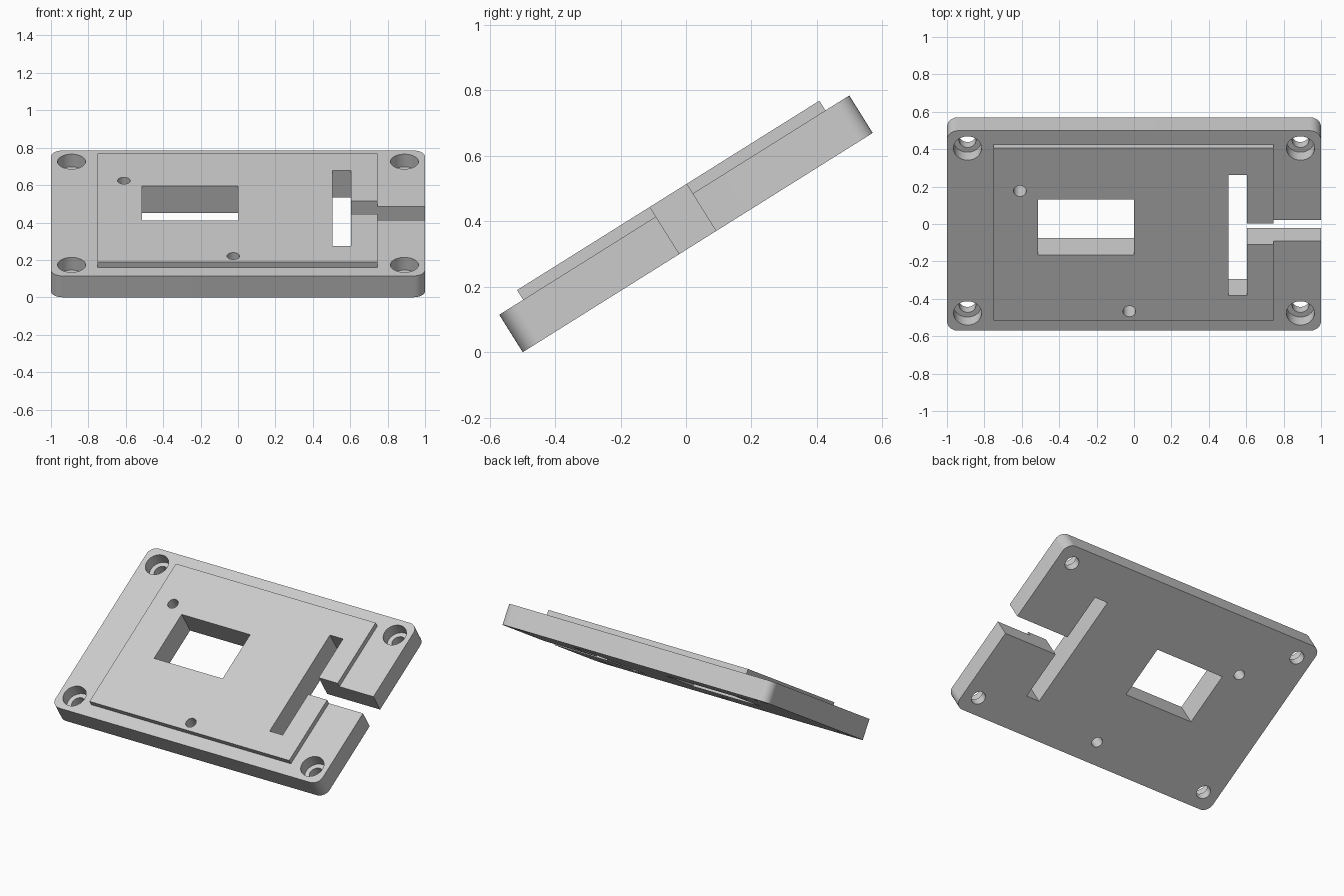
import bpy
import bmesh
from math import radians
from mathutils import Matrix

if "Cube" in bpy.data.objects:
    bpy.data.objects.remove(bpy.data.objects["Cube"], do_unlink=True)

TILT = radians(32.06)
CENTRE_Z = 0.3925
BOTTOM, TOP, RAISED = -0.0675, 0.0675, 0.1025   # plate levels

grey = bpy.data.materials.new("plain grey")
grey.use_nodes = True
grey.diffuse_color = (0.6, 0.6, 0.6, 1)
grey.node_tree.nodes["Principled BSDF"].inputs["Base Color"].default_value = (0.6, 0.6, 0.6, 1)


def finish(name, bm):
    mesh = bpy.data.meshes.new(name)
    bm.to_mesh(mesh)
    bm.free()
    mesh.materials.append(grey)
    obj = bpy.data.objects.new(name, mesh)
    bpy.context.collection.objects.link(obj)
    return obj


def block(name, x, y, z, corner=0):
    """Box from (min, max) ranges, with optional rounded upright edges."""
    bm = bmesh.new()
    size = [r[1] - r[0] for r in (x, y, z)]
    mid = [(r[0] + r[1]) / 2 for r in (x, y, z)]
    bmesh.ops.create_cube(bm, size=1, matrix=Matrix.Translation(mid) @ Matrix.Diagonal((*size, 1)))
    if corner:
        upright = [e for e in bm.edges
                   if abs(e.verts[0].co.z - e.verts[1].co.z) > size[2] / 2]
        bmesh.ops.bevel(bm, geom=upright, offset=corner, segments=10,
                        profile=0.5, affect='EDGES')
    return finish(name, bm)


def drill(name, x, y, radius, low, high):
    bm = bmesh.new()
    bmesh.ops.create_cone(bm, cap_ends=True, segments=48, radius1=radius, radius2=radius,
                          depth=high - low, matrix=Matrix.Translation((x, y, (low + high) / 2)))
    return finish(name, bm)


def combine(target, tool, operation):
    mod = target.modifiers.new(tool.name, 'BOOLEAN')
    mod.operation = operation
    mod.solver = 'EXACT'
    mod.object = tool
    bpy.context.view_layer.objects.active = target
    bpy.ops.object.modifier_apply(modifier=mod.name)
    bpy.data.objects.remove(tool, do_unlink=True)


# Base plate with the raised pad on top
plate = block("mounting_plate", (-1, 1), (-0.631, 0.631), (BOTTOM, TOP), 0.06)
pad = block("raised_pad", (-0.75, 0.745), (-0.545, 0.545), (0, RAISED))
combine(plate, pad, 'UNION')

# Window, cross slot and the channel open to the side
through = (-0.3, 0.3)
cutters = [
    block("window_cutter", (-0.513, 0), (-0.13, 0.218), through),
    block("slot_cutter", (0.505, 0.603), (-0.388, 0.373), through),
    block("channel_cutter", (0.55, 1.1), (-0.066, 0.066), through),
    drill("pin_hole_cutter", -0.61, 0.272, 0.034, *through),
    drill("pin_hole_cutter", -0.025, -0.487, 0.034, *through),
]

# Counterbored corner screw holes
for sx in (-1, 1):
    for sy in (-1, 1):
        cutters.append(drill("screw_hole_cutter", sx * 0.89, sy * 0.52, 0.045, *through))
        cutters.append(drill("counterbore_cutter", sx * 0.89, sy * 0.52, 0.075, TOP - 0.08, 0.3))

for cutter in cutters:
    combine(plate, cutter, 'DIFFERENCE')

# Tilt the finished plate and stand it on the ground
plate.data.transform(Matrix.Translation((0, 0, CENTRE_Z)) @ Matrix.Rotation(TILT, 4, 'X'))
bpy.ops.object.select_all(action='DESELECT')
plate.select_set(True)
bpy.context.view_layer.objects.active = plate
bpy.ops.object.shade_smooth_by_angle(angle=radians(30))
